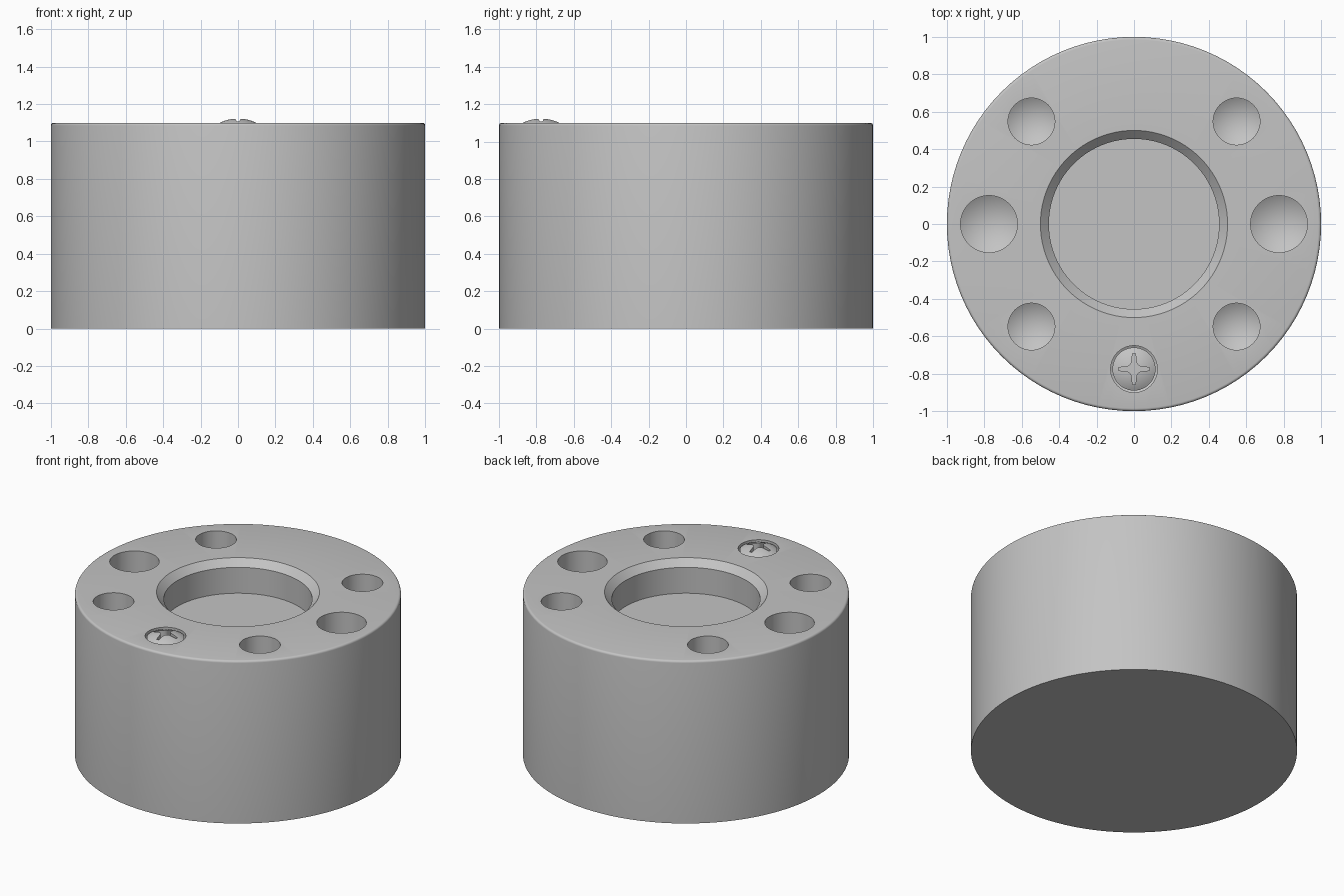
import bpy, bmesh, math
from mathutils import Matrix

if "Cube" in bpy.data.objects:
    bpy.data.objects.remove(bpy.data.objects["Cube"], do_unlink=True)

TOP = 1.10            # height of the top face
CIRCLE = 0.775        # radius of the hole circle

metal = bpy.data.materials.new("plain grey metal")
metal.use_nodes = True
GREY = (0.55, 0.55, 0.55, 1)
metal.diffuse_color = GREY
metal.node_tree.nodes["Principled BSDF"].inputs["Base Color"].default_value = GREY


def add_object(name, bm, location=(0, 0, 0)):
    bmesh.ops.recalc_face_normals(bm, faces=bm.faces[:])
    mesh = bpy.data.meshes.new(name)
    bm.to_mesh(mesh)
    bm.free()
    mesh.materials.append(metal)
    obj = bpy.data.objects.new(name, mesh)
    obj.location = location
    bpy.context.collection.objects.link(obj)
    return obj


def lathe(name, profile, steps, location=(0, 0, 0)):
    """Spin a (radius, height) profile that starts and ends on the axis."""
    bm = bmesh.new()
    verts = [bm.verts.new((r, 0, z)) for r, z in profile]
    edges = [bm.edges.new(pair) for pair in zip(verts, verts[1:])]
    bmesh.ops.spin(bm, geom=verts + edges, cent=(0, 0, 0), axis=(0, 0, 1),
                   angle=math.tau, steps=steps, use_duplicate=False)
    bmesh.ops.remove_doubles(bm, verts=bm.verts[:], dist=1e-5)
    return add_object(name, bm, location)


def subtract(target, cutter):
    mod = target.modifiers.new("cut", "BOOLEAN")
    mod.operation = "DIFFERENCE"
    mod.solver = "EXACT"
    mod.object = cutter
    bpy.context.view_layer.objects.active = target
    bpy.ops.object.modifier_apply(modifier=mod.name)
    bpy.data.objects.remove(cutter, do_unlink=True)


def smooth(obj):
    bpy.ops.object.select_all(action="DESELECT")
    obj.select_set(True)
    bpy.context.view_layer.objects.active = obj
    bpy.ops.object.shade_smooth_by_angle(angle=math.radians(25))


# Body with softened top rim and chamfered central bore
EDGE = 0.015
rim = [(1 - EDGE + EDGE * math.cos(a), TOP - EDGE + EDGE * math.sin(a))
       for a in (math.pi / 2 * i / 4 for i in range(5))]
body = lathe("body", [(0, 0), (1, 0)] + rim +
             [(0.5, TOP), (0.455, TOP - 0.045), (0.455, 0.88), (0, 0.88)], 96)


# Drilled holes with conical bottoms
def drill(radius, angle_degrees, depth=0.45):
    a = math.radians(angle_degrees)
    place = (CIRCLE * math.cos(a), CIRCLE * math.sin(a), TOP)
    tip = -depth - radius * math.tan(math.radians(31))
    cutter = lathe("drill", [(0, tip), (radius, -depth), (radius, 0.1), (0, 0.1)],
                   48, place)
    cutter.hide_render = True
    subtract(body, cutter)


for angle in (45, 135, 225, 315):
    drill(0.125, angle)
for angle in (0, 180):
    drill(0.152, angle)
drill(0.125, 270)
smooth(body)

# Screw with a shallow domed head
HEAD, RISE, LIP = 0.115, 0.033, -0.01
ball = (HEAD ** 2 + RISE ** 2) / (2 * RISE)
half = math.asin(HEAD / ball)
dome = [(ball * math.sin(half * (1 - i / 8)),
         LIP + RISE - ball + ball * math.cos(half * (1 - i / 8))) for i in range(9)]
dome[-1] = (0, LIP + RISE)
screw = lathe("screw", [(0, -0.4), (0.06, -0.4), (0.06, -0.12), (HEAD, -0.06)] + dome,
              48, (0, -CIRCLE, TOP))

# Cross recess with curved inner corners
quarter = [(0.083, -0.008), (0.083, 0.008)]
for i in range(7):
    a = -math.pi / 2 * (1 + i / 6)
    quarter.append((0.045 + 0.033 * math.cos(a), 0.045 + 0.033 * math.sin(a)))
bm = bmesh.new()
outline = []
for turn in range(4):
    spin = Matrix.Rotation(turn * math.pi / 2, 3, "Z")
    for x, y in quarter:
        v = bm.verts.new((x, y, -0.035))
        v.co = spin @ v.co
        outline.append(v)
base = bm.faces.new(outline)
walls = bmesh.ops.extrude_face_region(bm, geom=[base])["geom"]
bmesh.ops.translate(bm, vec=(0, 0, 0.1),
                    verts=[g for g in walls if isinstance(g, bmesh.types.BMVert)])
cross = add_object("cross_cutter", bm, (0, -CIRCLE, TOP))
cross.hide_render = True
bpy.context.view_layer.update()
subtract(screw, cross)
smooth(screw)
